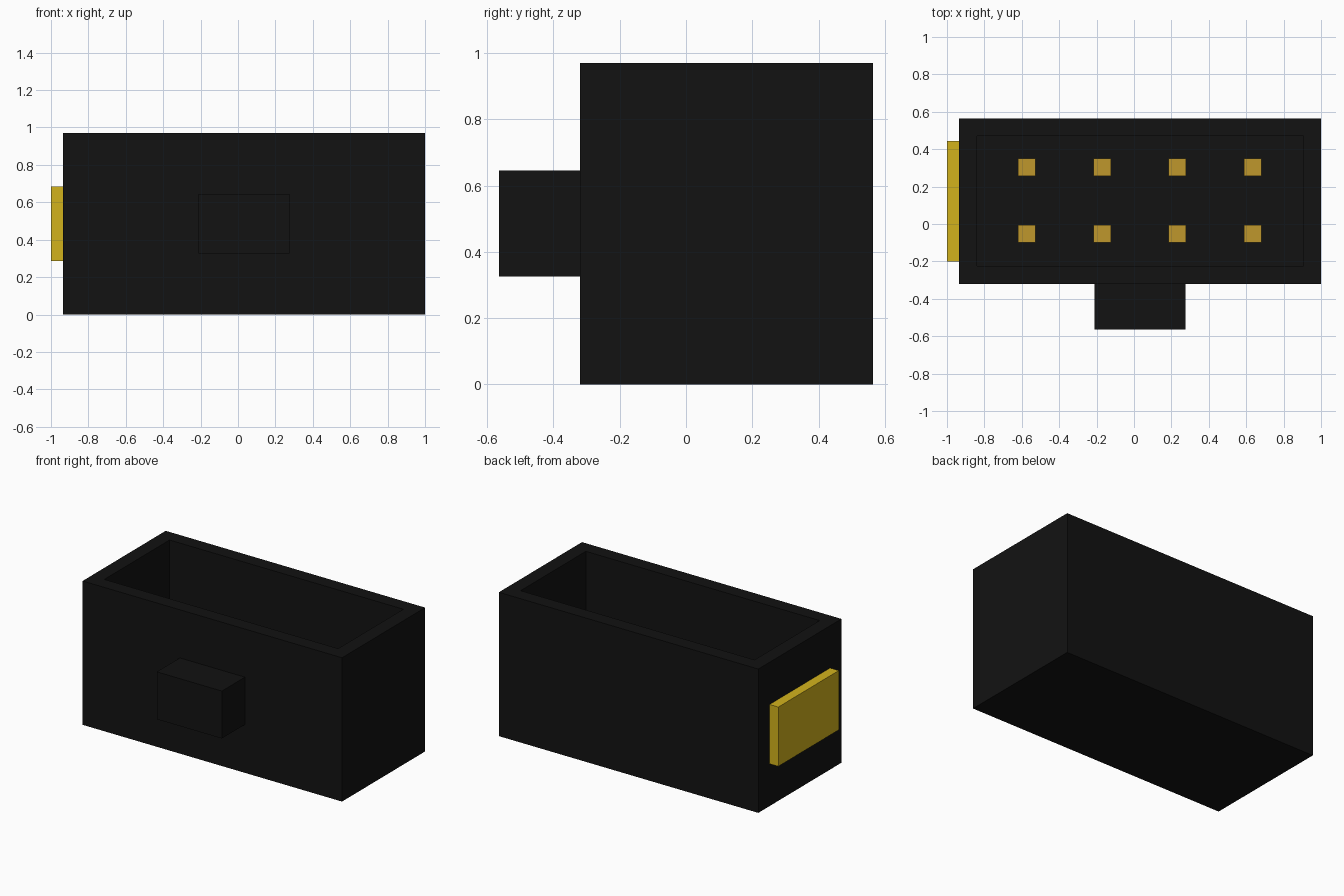
import bpy, bmesh

if "Cube" in bpy.data.objects:
    bpy.data.objects.remove(bpy.data.objects["Cube"])


def material(name, color):
    m = bpy.data.materials.new(name)
    m.diffuse_color = (*color, 1)
    m.use_nodes = True
    m.node_tree.nodes["Principled BSDF"].inputs["Base Color"].default_value = m.diffuse_color
    return m


def box(name, lo, hi, mat):
    bm = bmesh.new()
    bmesh.ops.create_cube(bm, size=1)
    for v in bm.verts:
        v.co = [lo[i] if v.co[i] < 0 else hi[i] for i in range(3)]
    me = bpy.data.meshes.new(name)
    bm.to_mesh(me)
    bm.free()
    me.materials.append(mat)
    ob = bpy.data.objects.new(name, me)
    bpy.context.collection.objects.link(ob)
    return ob


black = material("black_plastic", (0.006, 0.006, 0.006))
yellow = material("yellow_plastic", (0.65, 0.45, 0.012))
brass = material("brass", (0.52, 0.31, 0.025))

# Open-topped housing: inset the top face and sink it to the floor
WALL, FLOOR = 0.095, 0.1
housing = box("housing", (-0.935, -0.32, 0), (1.0, 0.565, 0.97), black)
bm = bmesh.new()
bm.from_mesh(housing.data)
bm.normal_update()
top = max(bm.faces, key=lambda f: f.calc_center_median().z)
bmesh.ops.inset_region(bm, faces=[top], thickness=WALL, use_even_offset=True)
hole = bmesh.ops.extrude_discrete_faces(bm, faces=[top])["faces"][0]
for v in hole.verts:
    v.co.z = FLOOR
bmesh.ops.recalc_face_normals(bm, faces=bm.faces)
bm.to_mesh(housing.data)
bm.free()

# Front key block and yellow side tab
box("key_block", (-0.21, -0.565, 0.325), (0.275, -0.32, 0.645), black)
box("side_tab", (-1.0, -0.2, 0.285), (-0.935, 0.445, 0.685), yellow)

# Two rows of four contact pins standing on the floor
R = 0.047
for row, y in enumerate((-0.053, 0.303)):
    for col, x in enumerate((-0.573, -0.17, 0.232, 0.634)):
        box(f"pin_{row}_{col}", (x - R, y - R, FLOOR), (x + R, y + R, 0.55), brass)
